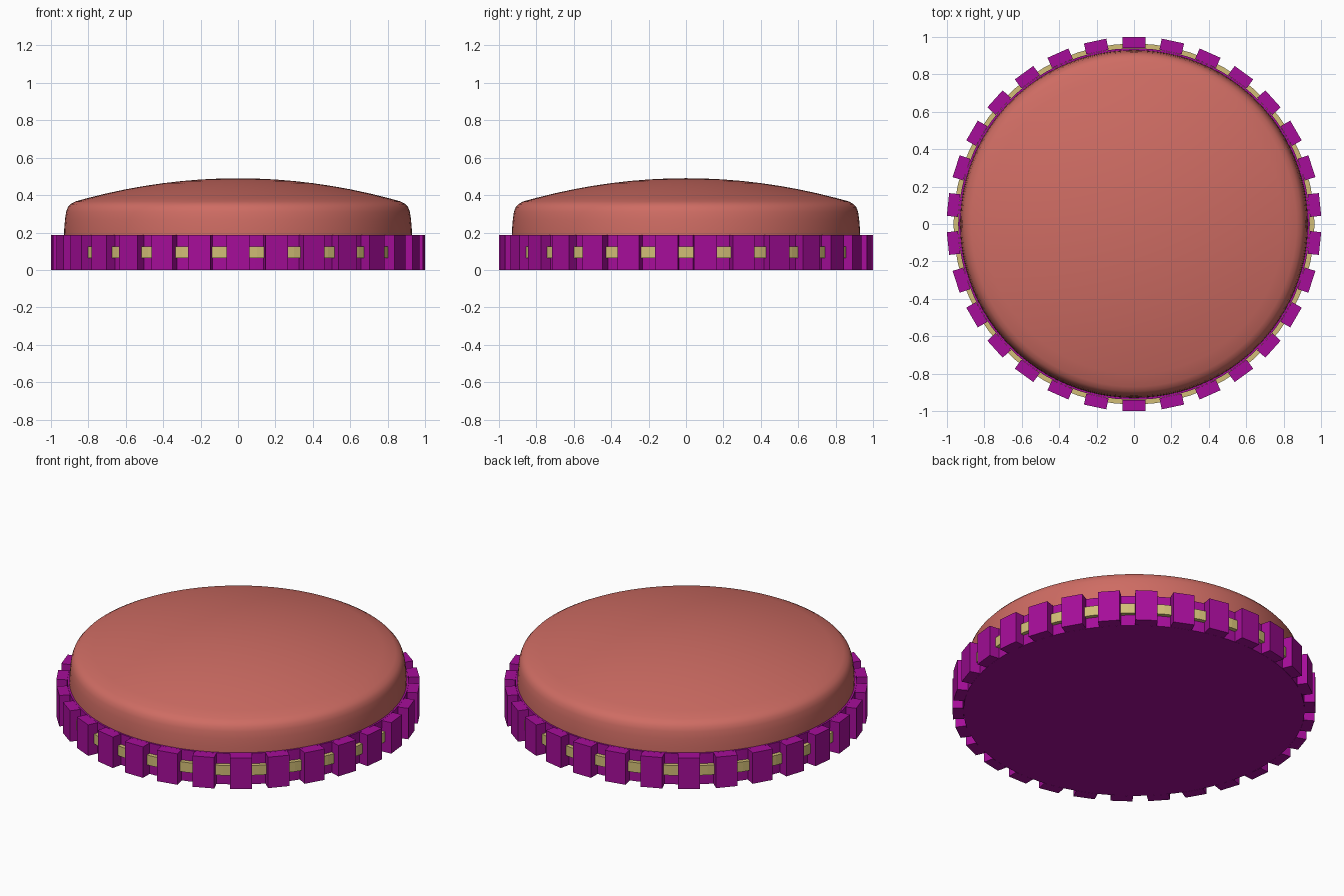
import bpy
import bmesh
import math
from mathutils import Matrix

if "Cube" in bpy.data.objects:
    bpy.data.objects.remove(bpy.data.objects["Cube"], do_unlink=True)

TEETH = 30


def material(name, color):
    mat = bpy.data.materials.new(name)
    mat.use_nodes = True
    mat.diffuse_color = color
    mat.node_tree.nodes["Principled BSDF"].inputs["Base Color"].default_value = color
    return mat


salmon = material("salmon", (0.62, 0.15, 0.125, 1))
purple = material("purple", (0.38, 0.004, 0.32, 1))
gold = material("pale gold", (0.64, 0.51, 0.18, 1))


def finish(bm, name, mat):
    bmesh.ops.recalc_face_normals(bm, faces=bm.faces)
    mesh = bpy.data.meshes.new(name)
    bm.to_mesh(mesh)
    bm.free()
    mesh.materials.append(mat)
    obj = bpy.data.objects.new(name, mesh)
    bpy.context.collection.objects.link(obj)
    return obj


def lathe(name, profile, steps, mat, closed=False):
    """Spin a (radius, height) profile around the z axis."""
    bm = bmesh.new()
    verts = [bm.verts.new((r, 0, z)) for r, z in profile]
    pairs = list(zip(verts, verts[1:]))
    if closed:
        pairs.append((verts[-1], verts[0]))
    edges = [bm.edges.new(p) for p in pairs]
    bmesh.ops.spin(bm, geom=verts + edges, cent=(0, 0, 0), axis=(0, 0, 1),
                   angle=math.tau, steps=steps, use_duplicate=False)
    bmesh.ops.remove_doubles(bm, verts=bm.verts, dist=0.0005)
    return finish(bm, name, mat)


def smooth(obj):
    bpy.ops.object.select_all(action="DESELECT")
    obj.select_set(True)
    bpy.context.view_layer.objects.active = obj
    bpy.ops.object.shade_smooth_by_angle(angle=math.radians(35))


# Domed cushion: rounded shoulder running into a shallow crown
shoulder = [(0.93, 0.18), (0.929, 0.22), (0.925, 0.27), (0.919, 0.31),
            (0.91, 0.335), (0.895, 0.352), (0.87, 0.366)]
crown = [(r, 0.49 - 0.164 * r * r) for r in (0.8, 0.7, 0.6, 0.5, 0.4, 0.3, 0.2, 0.1, 0)]
smooth(lathe("dome", shoulder + crown, 96, salmon))

# Base disc
smooth(lathe("base_disc", [(0, 0), (0.94, 0), (0.94, 0.188), (0, 0.188)], 90, purple))

# Narrow band showing between the teeth
lathe("band", [(0.93, 0.065), (0.965, 0.065), (0.965, 0.125), (0.93, 0.125)],
      2 * TEETH, gold, closed=True)

# Ring of upright teeth
bm = bmesh.new()
for i in range(TEETH):
    place = (Matrix.Rotation(math.tau * i / TEETH, 4, "Z")
             @ Matrix.Translation((0, 0.97, 0.094))
             @ Matrix.Diagonal((0.122, 0.06, 0.188, 1)))
    bmesh.ops.create_cube(bm, size=1, matrix=place)
finish(bm, "teeth", purple)
